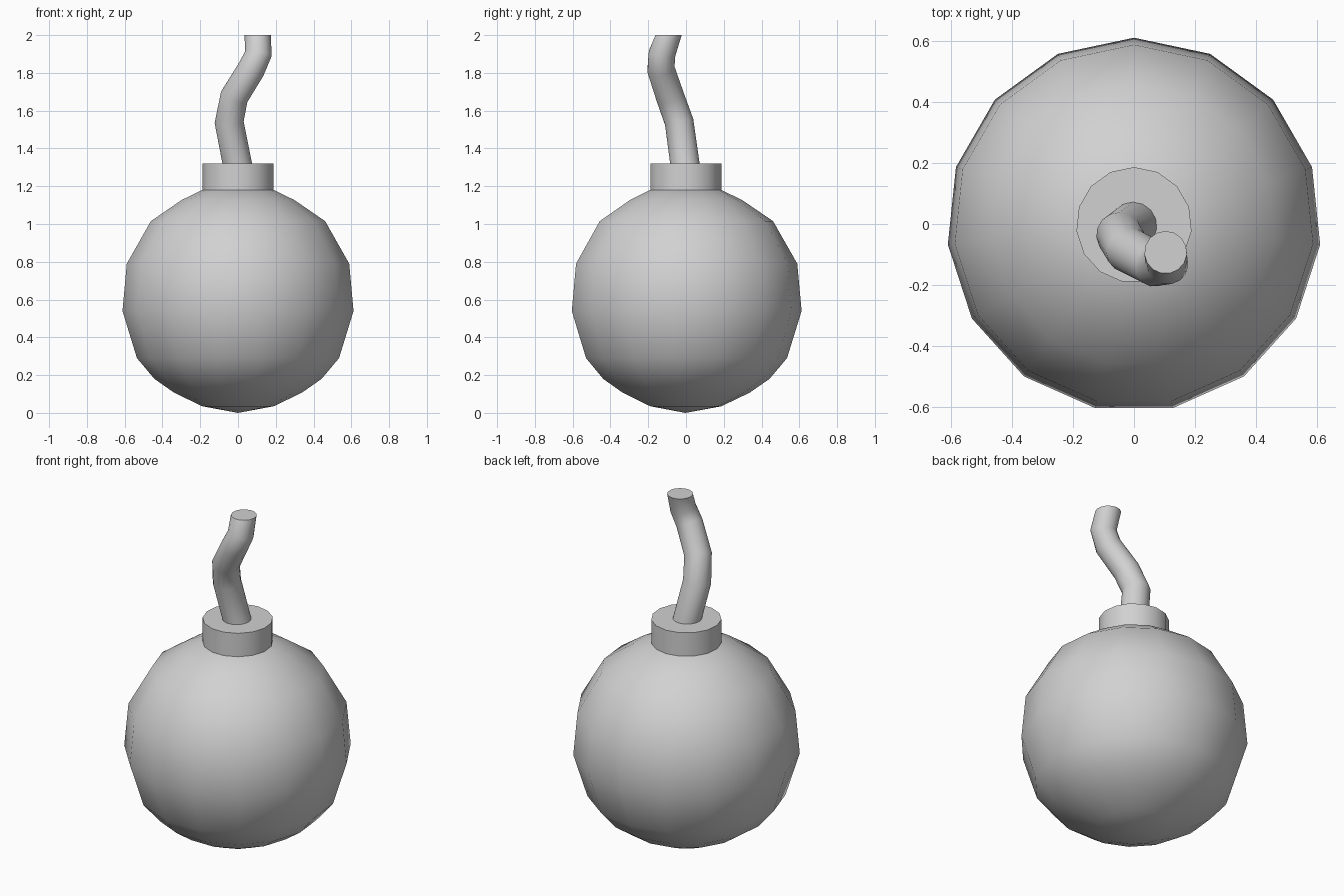
import bpy, bmesh, math
from mathutils import Vector

cube = bpy.data.objects.get("Cube")
if cube:
    bpy.data.objects.remove(cube, do_unlink=True)

grey = bpy.data.materials.new("plain_grey")
grey.use_nodes = True
colour = (0.64, 0.64, 0.64, 1)
grey.diffuse_color = colour
grey.node_tree.nodes["Principled BSDF"].inputs["Base Color"].default_value = colour

SIDES = 15


def loft(name, rings, sides=SIDES, angle=40):
    """Skin a stack of rings given as (centre, axis, radius), closing both ends."""
    bm = bmesh.new()
    loops = []
    for centre, axis, radius in rings:
        turn = Vector((0, 0, 1)).rotation_difference(axis)
        loop = []
        for i in range(sides):
            a = math.pi / 2 + math.tau * i / sides
            spoke = Vector((math.cos(a), math.sin(a), 0)) * radius
            loop.append(bm.verts.new(centre + turn @ spoke))
        loops.append(loop)
    for low, high in zip(loops, loops[1:]):
        for i in range(sides):
            j = (i + 1) % sides
            bm.faces.new((low[i], low[j], high[j], high[i]))
    bm.faces.new(loops[0][::-1])
    bm.faces.new(loops[-1])
    bmesh.ops.remove_doubles(bm, verts=bm.verts, dist=0.0001)
    bmesh.ops.recalc_face_normals(bm, faces=bm.faces)
    mesh = bpy.data.meshes.new(name)
    bm.to_mesh(mesh)
    bm.free()
    mesh.materials.append(grey)
    obj = bpy.data.objects.new(name, mesh)
    bpy.context.collection.objects.link(obj)
    bpy.ops.object.select_all(action='DESELECT')
    obj.select_set(True)
    bpy.context.view_layer.objects.active = obj
    bpy.ops.object.shade_smooth_by_angle(angle=math.radians(angle))
    return obj


up = Vector((0, 0, 1))


def upright(profile):
    return [(Vector((0, -0.003, z)), up, r) for r, z in profile]


# Round body, turned from a coarse profile
loft("body", upright([(0.00001, 0), (0.19, 0.035), (0.34, 0.107), (0.445, 0.18),
                      (0.538, 0.29), (0.615, 0.54), (0.592, 0.79), (0.464, 1.015),
                      (0.3, 1.127), (0.17, 1.19)]), angle=60)

# Short collar
loft("collar", upright([(0.19, 1.15), (0.19, 1.32)]))

# Bent cord rising from the collar
path = [Vector(p) for p in ((0, -0.004, 1.3), (-0.047, -0.037, 1.54), (-0.02, -0.085, 1.675),
                            (0.07, -0.133, 1.82), (0.108, -0.128, 1.9), (0.104, -0.093, 2))]
cord = []
for i, point in enumerate(path):
    inner = 0 < i < len(path) - 1
    axis = (path[i + 1] - path[i - 1]).normalized() if inner else up
    cord.append((point, axis, 0.079 - 0.009 * i / (len(path) - 1)))
loft("cord", cord, angle=60)
